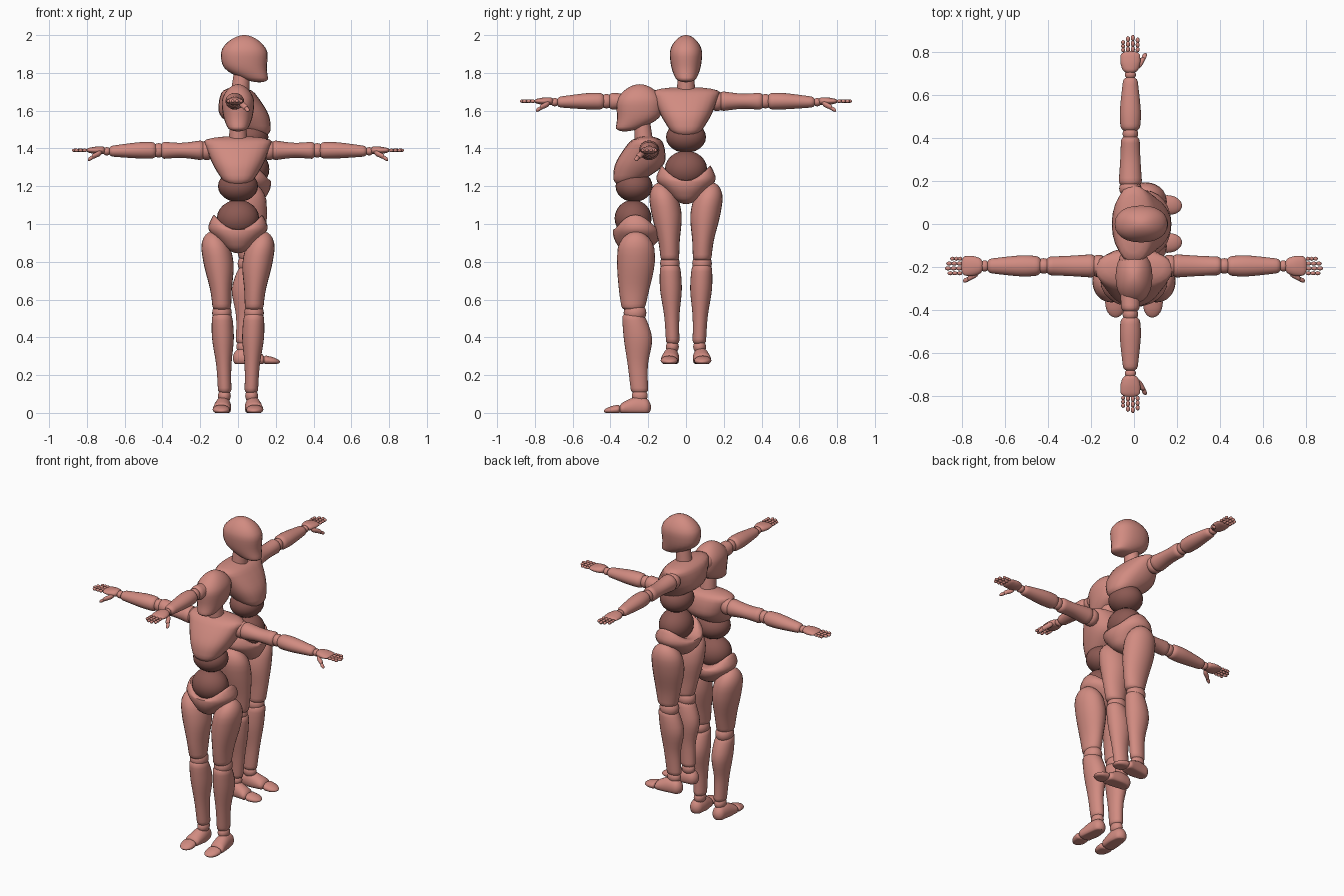
import bpy, bmesh, math
from mathutils import Matrix

if "Cube" in bpy.data.objects:
    bpy.data.objects.remove(bpy.data.objects["Cube"])


def material(name, rgb):
    m = bpy.data.materials.new(name)
    m.use_nodes = True
    m.diffuse_color = (*rgb, 1)
    node = next(n for n in m.node_tree.nodes if n.type == 'BSDF_PRINCIPLED')
    node.inputs["Base Color"].default_value = (*rgb, 1)
    return m


SKIN = material("salmon", (0.64, 0.26, 0.22))
DARK = material("dark salmon", (0.26, 0.1, 0.085))
ARM_HEIGHT = 1.39
SEGMENTS, SECTIONS = 24, 20
AXES = {
    'x': lambda t, a, b: (t, -a, b + ARM_HEIGHT),   # sections give forward, height
    'y': lambda t, a, b: (a, -t, b),                # sections give side, height
    'z': lambda t, a, b: (a, -b, t),                # sections give side, forward
}
parts = []


def finish(name, bm, mat):
    bmesh.ops.recalc_face_normals(bm, faces=bm.faces)
    mesh = bpy.data.meshes.new(name)
    bm.to_mesh(mesh)
    bm.free()
    mesh.materials.append(mat)
    mesh.shade_smooth()
    mesh.set_sharp_from_angle(angle=math.radians(50))
    ob = bpy.data.objects.new(name, mesh)
    bpy.context.collection.objects.link(ob)
    parts.append(ob)


def spline(keys, u):
    """Smooth interpolation through the key sections, u from start to end."""
    last = len(keys) - 1
    i = min(int(u * last), last - 1)
    f = u * last - i
    before, after = keys[max(i - 1, 0)], keys[min(i + 2, last)]
    result = []
    for p, q, r, s in zip(before, keys[i], keys[i + 1], after):
        slope_q, slope_r = (r - p) / 2, (s - q) / 2
        bend = (2 * (q - r) + slope_q + slope_r) * f
        result.append(q + f * (slope_q + f * (3 * (r - q) - 2 * slope_q - slope_r + bend)))
    return result


def loft(name, axis, keys, domes, side=1, power=1.0, shape=None):
    """Closed body through oval keys (position, centre a, b, radius a, b), rounded over
    the lengths in domes at its two ends."""
    bm = bmesh.new()

    def vert(t, a, b):
        x, y, z = AXES[axis](t, a, b)
        if shape:
            z = shape(x, z)
        return bm.verts.new((x * side, y, max(z, 0)))

    def rounded(distance, dome):
        return math.sqrt(1 - max(0, 1 - distance / dome) ** 2)

    def squared(v):
        return math.copysign(abs(v) ** power, v)

    loops = []
    for k in range(1, SECTIONS):
        t, a, b, ra, rb = spline(keys, (1 - math.cos(math.pi * k / SECTIONS)) / 2)
        r = rounded(t - keys[0][0], domes[0]) * rounded(keys[-1][0] - t, domes[1])
        angles = [math.tau * i / SEGMENTS for i in range(SEGMENTS)]
        loops.append([vert(t, a + r * ra * squared(math.cos(g)), b + r * rb * squared(math.sin(g)))
                      for g in angles])
    for low, high in zip(loops, loops[1:]):
        for i in range(SEGMENTS):
            bm.faces.new((low[i - 1], low[i], high[i], high[i - 1]))
    for key, loop in ((keys[0], loops[0]), (keys[-1], loops[-1])):
        pole = vert(*key[:3])
        for i in range(SEGMENTS):
            bm.faces.new((loop[i - 1], loop[i], pole))
    finish(name, bm, mat=SKIN)


def ball(name, centre, radii, side=1, mat=SKIN, detail=SEGMENTS):
    """Ellipsoid; centre is given as side, forward, height."""
    bm = bmesh.new()
    x, f, z = centre
    place = Matrix.Translation((x * side, -f, z)) @ Matrix.Diagonal((*radii, 1))
    bmesh.ops.create_uvsphere(bm, u_segments=detail, v_segments=detail // 2, radius=1, matrix=place)
    finish(name, bm, mat)


def hip_scoop(x, z):
    """Lower the upper rim of the pelvis in the middle, around the belly."""
    rise = min(1, max(0, (z - 0.97) / 0.09))
    return z - 0.09 * rise * max(0, 1 - (x / 0.13) ** 2)


# Head and neck
loft("head", 'z', [(1.49, 0, 0.13, 0.045, 0.05), (1.56, 0, 0.06, 0.075, 0.11),
                   (1.65, 0, 0.05, 0.086, 0.123), (1.74, 0, 0.05, 0.075, 0.1)],
     domes=(0.02, 0.1), power=0.9)
loft("neck", 'z', [(1.41, 0, 0.025, 0.05, 0.05), (1.56, 0, 0.04, 0.042, 0.042)], domes=(0.02, 0.02))

# Torso
loft("chest", 'z', [(1.2, 0, 0.14, 0.06, 0.05), (1.3, 0, 0.06, 0.125, 0.125),
                    (1.38, 0, 0.03, 0.16, 0.115), (1.465, 0, 0.01, 0.19, 0.07)],
     domes=(0.04, 0.03), power=0.85)
ball("waist_ball", (0, 0.08, 1.2), (0.106, 0.098, 0.083), mat=DARK)
ball("belly_ball", (0, 0.085, 1.03), (0.112, 0.098, 0.098), mat=DARK)
loft("pelvis", 'z', [(0.845, 0, 0.08, 0.04, 0.06), (0.92, 0, 0.065, 0.115, 0.12),
                     (0.98, 0, 0.065, 0.157, 0.125), (1.06, 0, 0.075, 0.125, 0.1)],
     domes=(0.03, 0.01), power=0.95, shape=hip_scoop)

for side, word in ((1, "left_"), (-1, "right_")):
    # Leg
    loft(word + "thigh", 'z', [(0.54, 0.085, 0.085, 0.048, 0.058), (0.65, 0.09, 0.08, 0.057, 0.08),
                               (0.8, 0.104, 0.07, 0.08, 0.1), (0.96, 0.135, 0.07, 0.07, 0.09)],
         (0.02, 0.1), side)
    ball(word + "knee", (0.085, 0.075, 0.53), (0.052, 0.06, 0.055), side)
    loft(word + "shin", 'z', [(0.1, 0.07, 0.05, 0.035, 0.045), (0.25, 0.075, 0.06, 0.04, 0.053),
                              (0.4, 0.08, 0.06, 0.058, 0.075), (0.54, 0.085, 0.09, 0.052, 0.055)],
         (0.02, 0.04), side)
    ball(word + "ankle", (0.072, 0.05, 0.09), (0.034, 0.042, 0.038), side)
    loft(word + "foot", 'y', [(-0.01, 0.08, 0.03, 0.035, 0.04), (0.07, 0.08, 0.03, 0.044, 0.055),
                              (0.16, 0.09, 0.02, 0.046, 0.025)], (0.03, 0.02), side)
    loft(word + "toes", 'y', [(0.15, 0.09, 0.02, 0.047, 0.027), (0.24, 0.085, 0.01, 0.04, 0.017)],
         (0.02, 0.05), side)

    # Arm
    ball(word + "shoulder", (0.165, 0, ARM_HEIGHT), (0.045, 0.052, 0.052), side)
    loft(word + "upper_arm", 'x', [(0.17, 0, 0, 0.056, 0.056), (0.3, 0, 0, 0.047, 0.04),
                                   (0.415, 0, 0, 0.043, 0.048)], (0.03, 0.03), side)
    ball(word + "elbow", (0.42, 0, ARM_HEIGHT), (0.036, 0.036, 0.038), side)
    loft(word + "forearm", 'x', [(0.425, 0, 0, 0.042, 0.042), (0.52, 0, 0, 0.049, 0.043),
                                 (0.685, 0, -0.005, 0.032, 0.027)], (0.03, 0.02), side)
    ball(word + "wrist", (0.695, 0, ARM_HEIGHT - 0.005), (0.022, 0.026, 0.022), side)

    # Hand, with three knuckled pieces to each finger
    loft(word + "palm", 'x', [(0.7, 0, 0, 0.03, 0.02), (0.75, 0, 0, 0.046, 0.02),
                              (0.805, 0, 0, 0.043, 0.01)], (0.02, 0.02), side)
    for n, finger in enumerate(("index", "middle", "ring", "little")):
        x = 0.8
        half = (0.011, 0.013, 0.012, 0.009)[n]
        for piece in ("base", "middle", "tip"):
            ball(f"{word}{finger}_finger_{piece}", (x + half, 0.034 - 0.0225 * n, ARM_HEIGHT),
                 (half * 1.15, 0.0095, 0.009), side, detail=12)
            x += half * 2
    loft(word + "thumb_base", 'x', [(0.72, 0.03, -0.01, 0.016, 0.016), (0.775, 0.06, -0.035, 0.014, 0.014)],
         (0.02, 0.01), side)
    loft(word + "thumb_tip", 'x', [(0.765, 0.06, -0.035, 0.012, 0.012), (0.795, 0.07, -0.05, 0.01, 0.01)],
         (0.01, 0.01), side)

# Two identical figures: one in front, one raised behind and turned a quarter
front_place = Matrix.Translation((0, -0.195, 0))
rear_place = Matrix.Translation((-0.017, 0, 0.26)) @ Matrix.Rotation(math.pi / 2, 4, 'Z')
for ob in parts:
    twin = ob.copy()
    bpy.context.collection.objects.link(twin)
    twin.name = "rear_" + ob.name
    twin.matrix_world = rear_place
    ob.name = "front_" + ob.name
    ob.matrix_world = front_place
